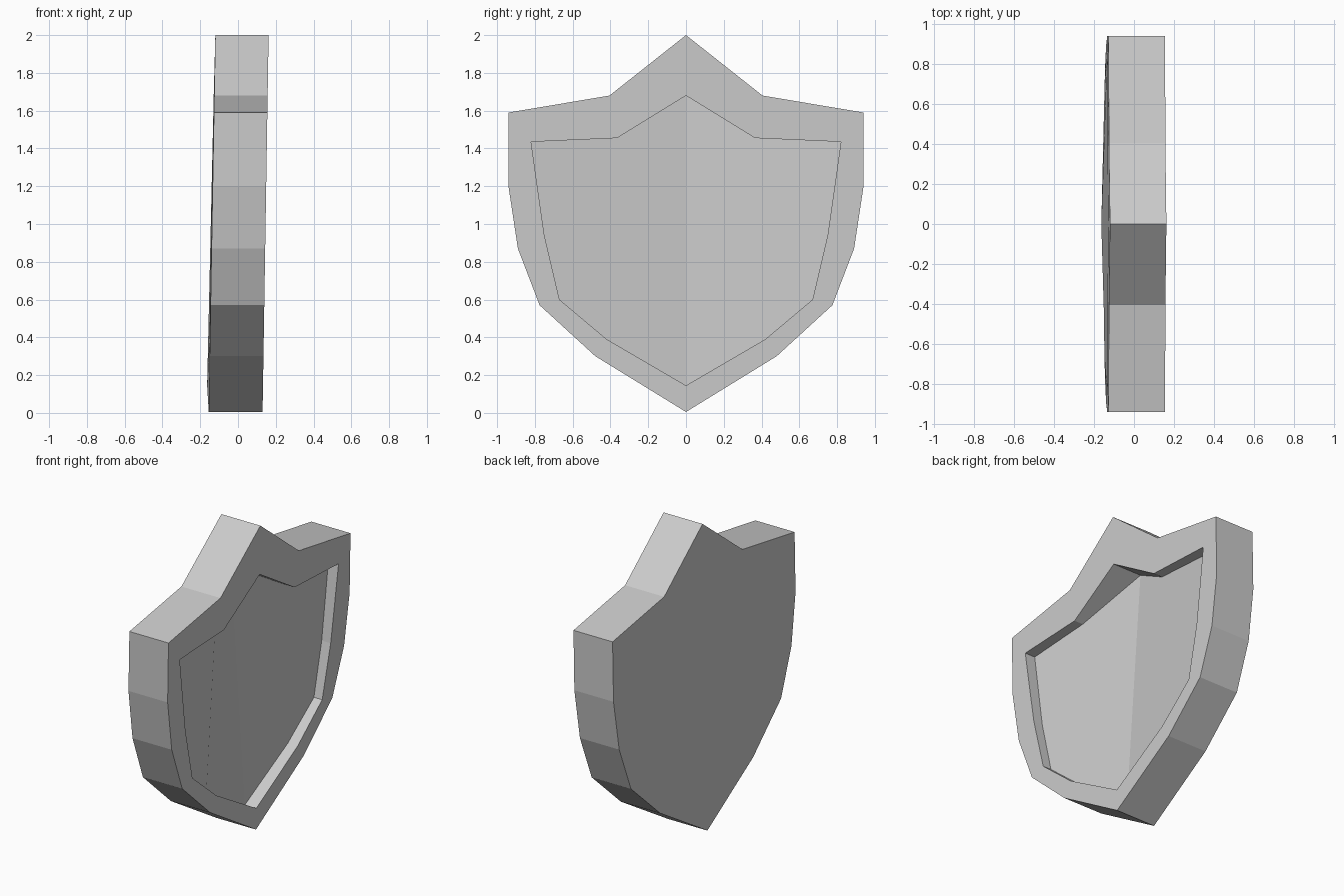
import bpy
import bmesh

if "Cube" in bpy.data.objects:
    bpy.data.objects.remove(bpy.data.objects["Cube"])

# Half outlines (y, z) from the top peak down to the bottom tip
OUTER = [(0, 2.0), (.405, 1.68), (.94, 1.59), (.94, 1.20),
         (.89, .87), (.775, .57), (.48, .30), (0, .005)]
INNER = [(0, 1.68), (.365, 1.455), (.82, 1.435), (.787, 1.20),
         (.75, .94), (.67, .60), (.42, .39), (0, .145)]
# Depth of the hollow panel along the inner outline (deepest at the peak)
HOLLOW = [-.05, .09, .08, .08, .08, .08, .065, .05]


def front(z):
    return .13 + .016 * z


def back(z):
    return -.155 + .0175 * z


def closed(half):
    """Mirror a half loop of (x, y, z) points over y = 0."""
    return half + [(x, -y, z) for x, y, z in reversed(half[1:-1])]


def finish(name, bm):
    bmesh.ops.recalc_face_normals(bm, faces=bm.faces)
    mesh = bpy.data.meshes.new(name)
    bm.to_mesh(mesh)
    bm.free()
    obj = bpy.data.objects.new(name, mesh)
    bpy.context.collection.objects.link(obj)
    return obj


# Loops running from the hollow, over the rim, to the back
hollow = [(x, y, z) for x, (y, z) in zip(HOLLOW, INNER)]
front_in = [(front(z), y, z) for y, z in INNER]
front_out = [(front(z), y, z) for y, z in OUTER]
back_out = [(back(z), y, z) for y, z in OUTER]
back_in = [(back(z) - (.011 if y == 0 and z < 1 else .003), y, z) for y, z in INNER]

# Whole shield: bands of rim faces, then creased front and back panels
bm = bmesh.new()
loops = [[bm.verts.new(p) for p in closed(h)]
         for h in (hollow, front_in, front_out, back_out, back_in)]
n = len(loops[0])
for a, b in zip(loops, loops[1:]):
    for i in range(n):
        j = (i + 1) % n
        bm.faces.new((a[i], a[j], b[j], b[i]))
for loop in (loops[0], loops[-1]):
    mid = n // 2
    bm.faces.new(loop[:mid + 1])
    bm.faces.new(loop[mid:] + loop[:1])
finish("shield", bm)
